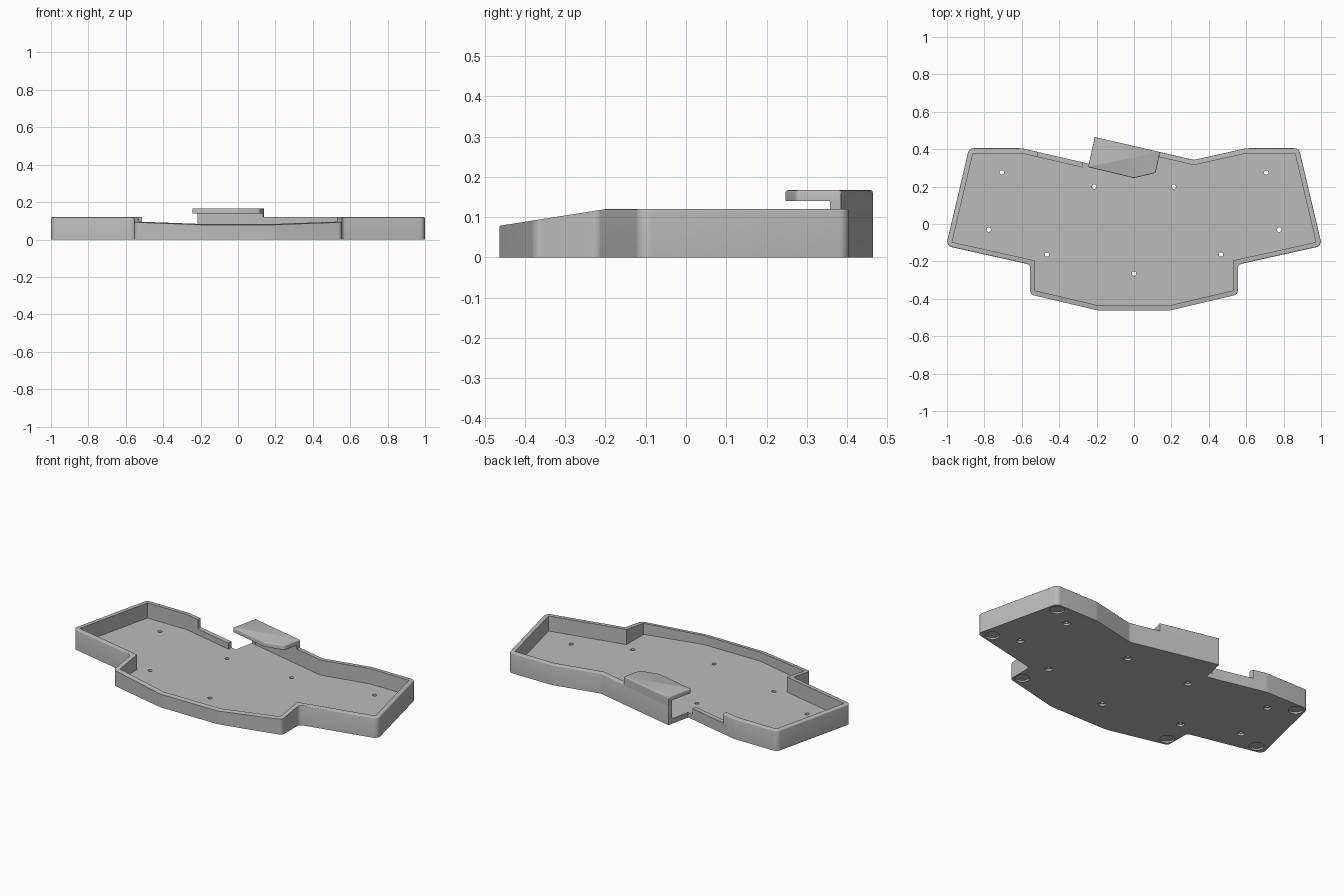
import bpy, bmesh, math
from mathutils import Vector

cube = bpy.data.objects.get("Cube")
if cube:
    bpy.data.objects.remove(cube, do_unlink=True)

grey = bpy.data.materials.new("plain_grey")
grey.use_nodes = True
GREY = (0.5, 0.5, 0.5, 1)
grey.diffuse_color = GREY
grey.node_tree.nodes["Principled BSDF"].inputs["Base Color"].default_value = GREY

WALL, FLOOR, RIM, LID = 0.027, 0.03, 0.12, 0.167


def rounded(points, steps=6):
    """Round each (x, y, radius) corner of a closed outline."""
    out = []
    for i, (x, y, r) in enumerate(points):
        p = Vector((x, y))
        a = Vector(points[i - 1][:2]) - p
        b = Vector(points[(i + 1) % len(points)][:2]) - p
        if r == 0:
            out.append(p)
            continue
        half = a.angle(b) / 2
        t = min(r / math.tan(half), 0.45 * a.length, 0.45 * b.length)
        r = t * math.tan(half)
        centre = p + (a.normalized() + b.normalized()).normalized() * (r / math.sin(half))
        start, end = p + a.normalized() * t - centre, p + b.normalized() * t - centre
        for k in range(steps + 1):
            f = k / steps
            out.append(centre + (start * (1 - f) + end * f).normalized() * r)
    return out


def inset(points, d):
    """Offset a clockwise outline inwards with sharp corners."""
    out = []
    for i, (x, y, _) in enumerate(points):
        p = Vector((x, y))
        u = (p - Vector(points[i - 1][:2])).normalized()
        v = (Vector(points[(i + 1) % len(points)][:2]) - p).normalized()
        n, m = Vector((u.y, -u.x)), Vector((v.y, -v.x))
        out.append(p + (n + m) * d / (1 + n.dot(m)))
    return out


def make_object(name, bm):
    bmesh.ops.recalc_face_normals(bm, faces=bm.faces)
    mesh = bpy.data.meshes.new(name)
    bm.to_mesh(mesh)
    bm.free()
    obj = bpy.data.objects.new(name, mesh)
    obj.data.materials.append(grey)
    bpy.context.collection.objects.link(obj)
    return obj


def prism(name, outline, z0, z1, bevel=0):
    bm = bmesh.new()
    face = bm.faces.new([bm.verts.new((p[0], p[1], z0)) for p in outline])
    top = bmesh.ops.extrude_face_region(bm, geom=[face])["geom"]
    bmesh.ops.translate(bm, vec=(0, 0, z1 - z0),
                        verts=[g for g in top if isinstance(g, bmesh.types.BMVert)])
    if bevel:
        rim = [e for e in bm.edges if all(abs(v.co.z - z1) < 1e-5 for v in e.verts)]
        bmesh.ops.bevel(bm, geom=rim, offset=bevel, segments=3, profile=0.5, affect='EDGES')
    return make_object(name, bm)


def discs(name, spots, radius, z0, z1):
    bm = bmesh.new()
    for x, y in spots:
        new = bmesh.ops.create_cone(bm, cap_ends=True, segments=24, radius1=radius,
                                    radius2=radius, depth=z1 - z0)["verts"]
        bmesh.ops.translate(bm, verts=new, vec=(x, y, (z0 + z1) / 2))
    return make_object(name, bm)


def activate(obj):
    bpy.ops.object.select_all(action='DESELECT')
    obj.select_set(True)
    bpy.context.view_layer.objects.active = obj


def cut(obj, cutter):
    cutter.hide_render = True
    mod = obj.modifiers.new("cut", 'BOOLEAN')
    mod.operation, mod.solver, mod.object = 'DIFFERENCE', 'EXACT', cutter
    activate(obj)
    bpy.ops.object.modifier_apply(modifier=mod.name)
    bpy.data.objects.remove(cutter, do_unlink=True)


def both_sides(spots):
    return [(s * x, y) for x, y in spots for s in (1, -1)]


# Case outline, clockwise from the rear connector bay; side corners are mirrored
side = [(0.60, 0.405, 0.1), (0.882, 0.405, 0.03), (1.005, -0.117, 0.03),
        (0.555, -0.217, 0.025), (0.555, -0.377, 0.025), (0.19, -0.463, 0.15)]
bay = [(-0.24, 0.322, 0), (-0.21, 0.465, 0), (0.32, 0.343, 0.03)]
outline = bay + side + [(-x, y, r) for x, y, r in reversed(side)]

# Hollow tray
case = prism("case_tray", rounded(outline), 0, RIM, bevel=0.005)
cut(case, prism("cavity", inset(outline, WALL), FLOOR, 0.3))

# Open left end of the bay and the lowered piece of rear wall beside it
cut(case, prism("bay_opening", [(-0.275, 0.2), (-0.275, 0.452), (-0.216, 0.4385),
                                (0, 0.389), (0, 0.2)], FLOOR, 0.3))
cut(case, prism("low_wall_cut", [(-0.51, 0.3), (-0.525, 0.5), (-0.27, 0.5), (-0.27, 0.25)],
                0.065, 0.3))

# Front rim slopes down
bm = bmesh.new()
ends = [[bm.verts.new((x, y, z)) for y, z in
         ((-0.6, 0.057), (-0.2, RIM), (-0.2, 0.3), (-0.6, 0.3))] for x in (-1.2, 1.2)]
bm.faces.new(ends[0])
bm.faces.new(ends[1])
for i in range(4):
    j = (i + 1) % 4
    bm.faces.new((ends[0][i], ends[0][j], ends[1][j], ends[1][i]))
cut(case, make_object("slope_cut", bm))

# Screw holes, their counterbores, and foot recesses underneath
screws = both_sides([(0.707, 0.275), (0.212, 0.2), (0.777, -0.03), (0.465, -0.163)]) + [(0, -0.265)]
feet = both_sides([(0.84, 0.355), (0.93, -0.08), (0.51, -0.33)])
cut(case, discs("screw_holes", screws, 0.012, -0.1, 0.1))
cut(case, discs("counterbores", screws, 0.021, -0.1, 0.012))
cut(case, discs("foot_recesses", feet, 0.04, -0.1, 0.01))

# Raised rear wall and overhanging cover of the bay
wall = prism("bay_rear_wall", [(-0.21, 0.465), (0.14, 0.3845), (0.134, 0.358), (-0.216, 0.4385)],
             RIM - 0.008, LID - 0.012)
cover = prism("bay_cover", rounded([(-0.21, 0.465, 0.005), (0.14, 0.3845, 0.005), (0.115, 0.273, 0.012),
                                    (0, 0.246, 0.03), (-0.245, 0.304, 0.005)]),
              0.14, LID, bevel=0.006)

for obj in (case, wall, cover):
    activate(obj)
    bpy.ops.object.shade_smooth_by_angle(angle=math.radians(35))
